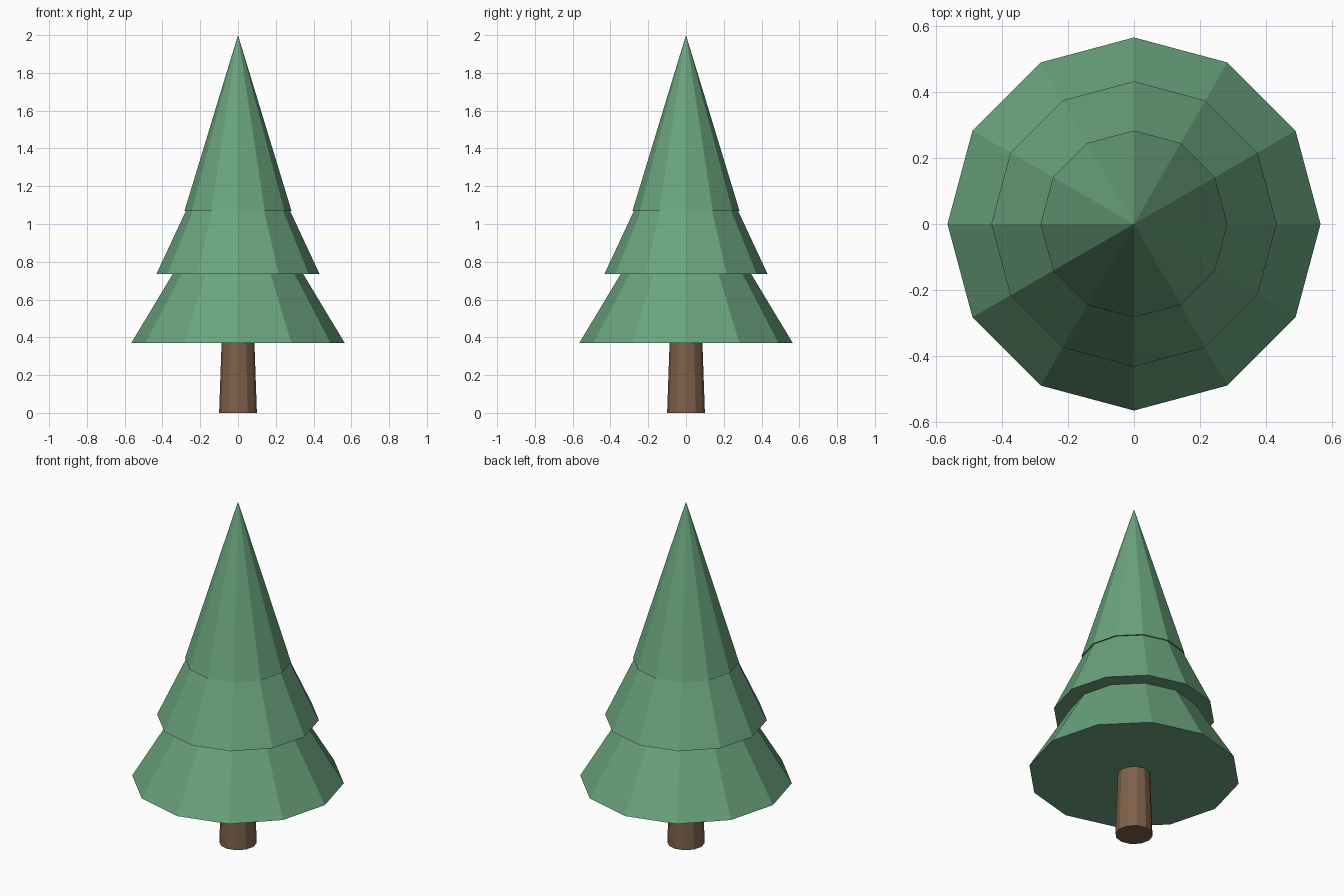
import bpy

cube = bpy.data.objects.get("Cube")
if cube:
    bpy.data.objects.remove(cube, do_unlink=True)

SIDES = 12


def make_material(name, rgb):
    mat = bpy.data.materials.new(name)
    mat.use_nodes = True
    color = (*rgb, 1.0)
    mat.diffuse_color = color
    mat.node_tree.nodes["Principled BSDF"].inputs["Base Color"].default_value = color
    return mat


def add_cone(name, bottom, top, r_bottom, r_top, mat):
    """Flat-shaded, capped cone standing between two heights."""
    bpy.ops.mesh.primitive_cone_add(
        vertices=SIDES, radius1=r_bottom, radius2=r_top, depth=top - bottom,
        end_fill_type='NGON', location=(0, 0, (bottom + top) / 2))
    obj = bpy.context.object
    obj.name = name
    obj.data.materials.append(mat)
    return obj


green = make_material("foliage green", (0.145, 0.37, 0.205))
brown = make_material("bark brown", (0.21, 0.12, 0.07))

# Tapered trunk, ending just inside the lowest tier
add_cone("trunk", 0, 0.40, 0.10, 0.086, brown)

# Three stacked foliage tiers
add_cone("lower_foliage", 0.37, 1.31, 0.565, 0, green)
add_cone("middle_foliage", 0.735, 1.66, 0.432, 0, green)
add_cone("upper_foliage", 1.07, 2.0, 0.283, 0, green)
